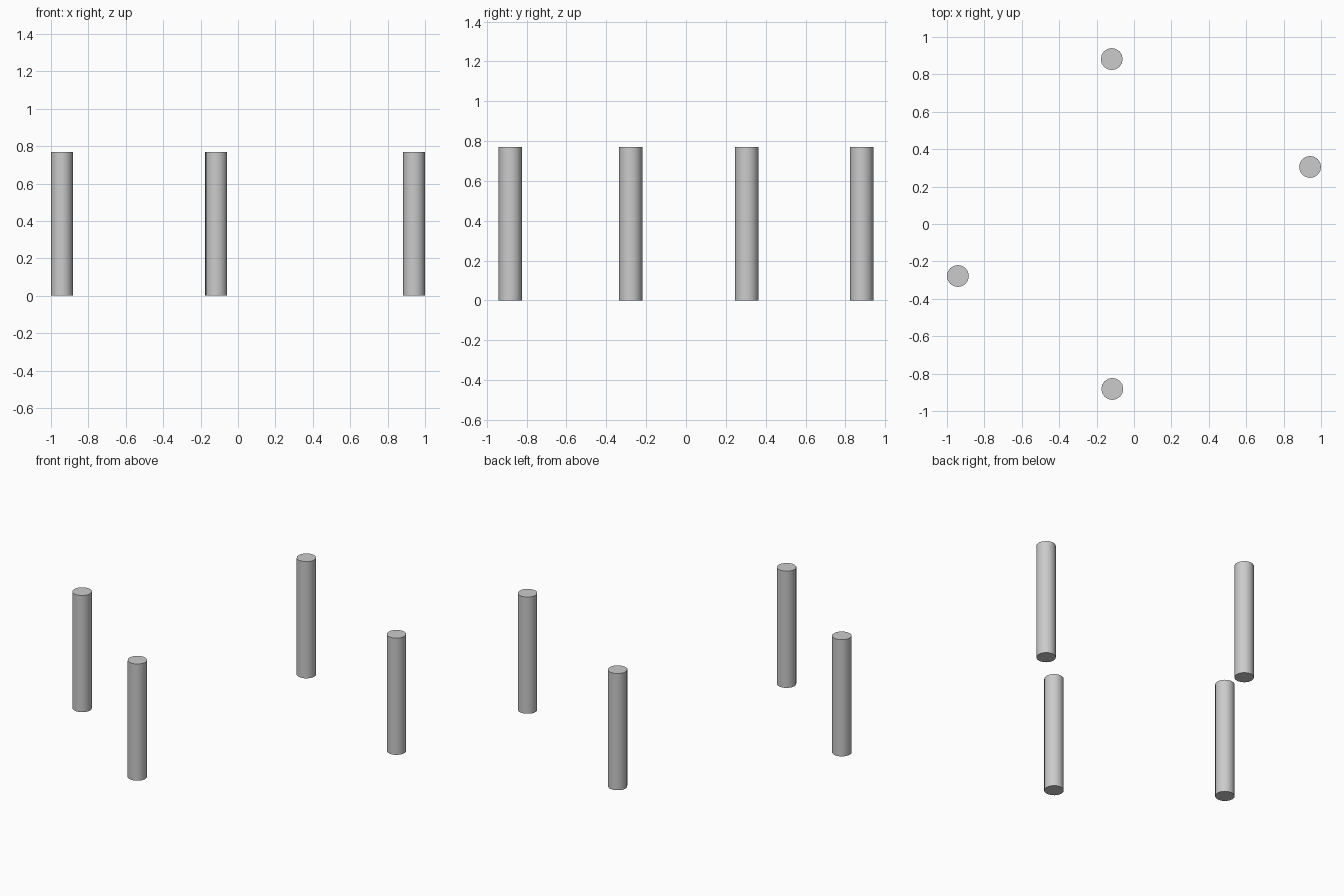
import bpy
import math

if "Cube" in bpy.data.objects:
    bpy.data.objects.remove(bpy.data.objects["Cube"])

RADIUS, HEIGHT, SIDES = 0.0585, 0.769, 16


def add_post(name, x, y):
    bpy.ops.mesh.primitive_cylinder_add(vertices=SIDES, radius=RADIUS, depth=HEIGHT,
                                        location=(x, y, HEIGHT / 2))
    post = bpy.context.object
    post.name = name
    bpy.ops.object.shade_smooth_by_angle(angle=math.radians(35))


# Four free-standing round posts
for name, x, y in (
    ("back_post", -0.119, 0.882),
    ("right_post", 0.9415, 0.305),
    ("left_post", -0.9415, -0.278),
    ("front_post", -0.116, -0.882),
):
    add_post(name, x, y)
